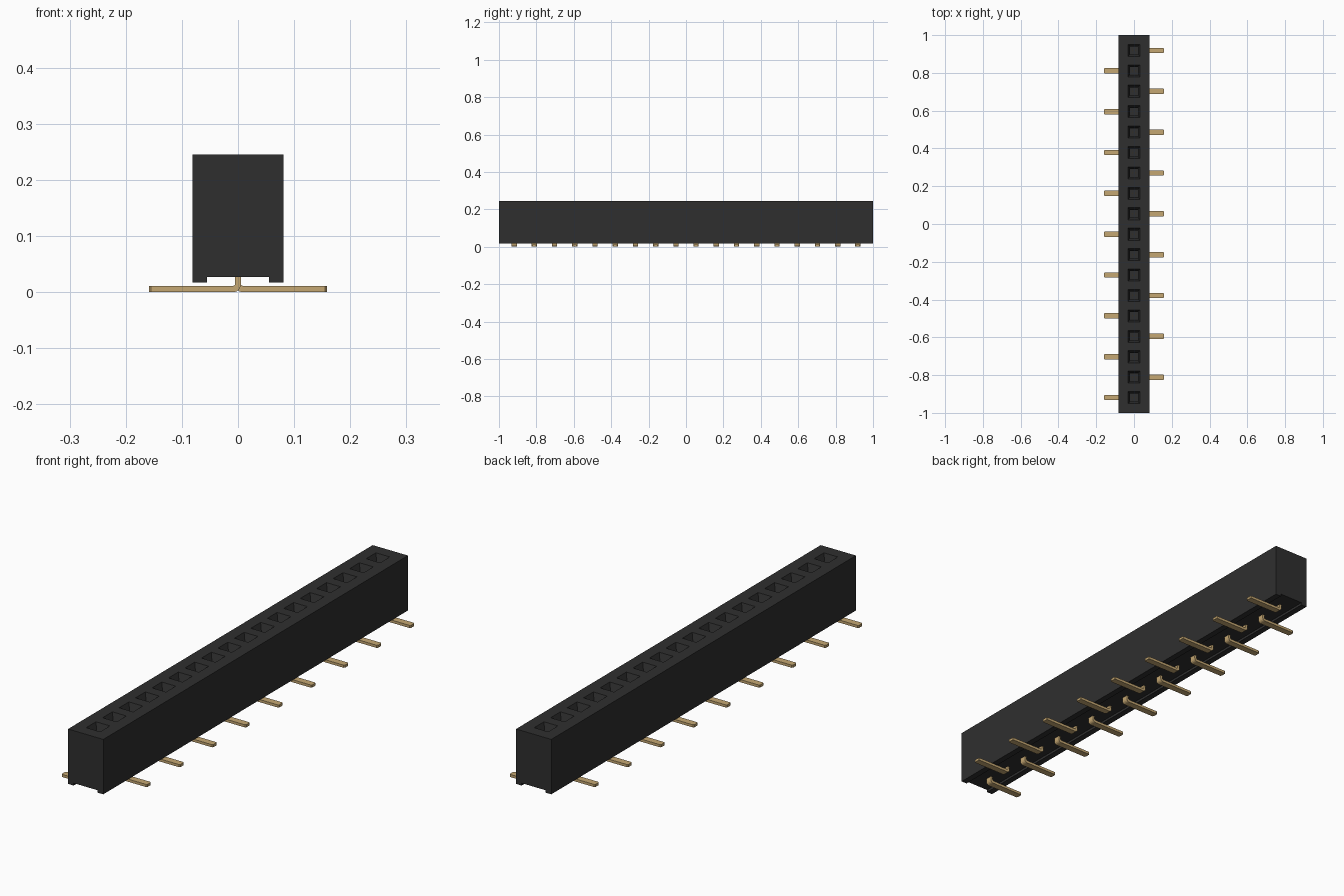
import bpy, bmesh

if "Cube" in bpy.data.objects:
    bpy.data.objects.remove(bpy.data.objects["Cube"])

PINS, PITCH = 18, 0.1081
ROWS = [(i - (PINS - 1) / 2) * PITCH for i in range(PINS)]
TOP, HALF, SOCKET = 0.245, 0.081, 0.032


def material(name, color, rough):
    mat = bpy.data.materials.new(name)
    mat.use_nodes = True
    mat.diffuse_color = color
    bsdf = mat.node_tree.nodes["Principled BSDF"]
    bsdf.inputs["Base Color"].default_value = color
    bsdf.inputs["Roughness"].default_value = rough
    return mat


def finish(bm, name, mat):
    bmesh.ops.recalc_face_normals(bm, faces=bm.faces)
    mesh = bpy.data.meshes.new(name)
    bm.to_mesh(mesh)
    bm.free()
    mesh.materials.append(mat)
    obj = bpy.data.objects.new(name, mesh)
    bpy.context.collection.objects.link(obj)
    return obj


def sweep(bm, profile, stations):
    """Carry an x-z outline along y through the stations and cap both ends."""
    rings = [[bm.verts.new((x, y, z)) for x, z in profile] for y in stations]
    n = len(profile)
    for a, b in zip(rings, rings[1:]):
        for k in range(n):
            bm.faces.new((a[k], a[(k + 1) % n], b[(k + 1) % n], b[k]))
    bm.faces.new(rings[0])
    bm.faces.new(rings[-1])


black = material("black plastic", (0.028, 0.028, 0.028, 1), 0.6)
gold = material("gold plating", (0.56, 0.39, 0.17, 1), 0.5)

# Housing: a block with a channel underneath and a row of square sockets
half_profile = [(0.055, 0.027), (0.055, 0.017), (HALF, 0.017), (HALF, TOP), (SOCKET, TOP)]
outline = half_profile + [(-x, z) for x, z in reversed(half_profile)]
stations = [-1] + [y + s for y in ROWS for s in (-SOCKET, SOCKET)] + [1]
bm = bmesh.new()
sweep(bm, outline, stations)
bmesh.ops.recalc_face_normals(bm, faces=bm.faces)

# Sockets: a sloping lead-in, then a straight square hole
mouths = []
for face in bm.faces:
    c = face.calc_center_median()
    if c.z > TOP - 0.001 and abs(c.x) < 0.001 and min(abs(c.y - y) for y in ROWS) < 0.005:
        mouths.append(face)
bmesh.ops.inset_individual(bm, faces=mouths, thickness=0.016, depth=0)
for face in mouths:
    for v in face.verts:
        v.co.z -= 0.03
bmesh.ops.inset_individual(bm, faces=mouths, thickness=0.0005, depth=0)
for face in mouths:
    for v in face.verts:
        v.co.z = 0.06
finish(bm, "housing", black)

# Pins: a post bent outward into a flat foot, on alternating sides
foot = [(0.005, 0.058), (0.005, 0.016), (0.006, 0.0125), (0.009, 0.011),
        (0.159, 0.011), (0.159, 0), (0.006, 0), (0.001, 0.002),
        (-0.003, 0.006), (-0.005, 0.012), (-0.005, 0.058)]
for i, y in enumerate(ROWS):
    side = 1 if i % 2 else -1
    bm = bmesh.new()
    sweep(bm, [(side * x, z) for x, z in foot], [y - 0.014, y + 0.014])
    tips = [e for e in bm.edges
            if all(abs(v.co.x) > 0.158 for v in e.verts)
            and abs(e.verts[0].co.y - e.verts[1].co.y) < 0.001]
    bmesh.ops.bevel(bm, geom=tips, offset=0.004, segments=1, affect='EDGES')
    finish(bm, f"pin_{i + 1}", gold)

# Contacts: two thin spring leaves deep inside each socket
bm = bmesh.new()
for y in ROWS:
    for s in (-1, 1):
        leaf = [(s * 0.008, 0.06), (s * 0.010, 0.06), (s * 0.010, 0.15), (s * 0.008, 0.15)]
        sweep(bm, leaf, [y - 0.004, y + 0.004])
finish(bm, "contacts", gold)
